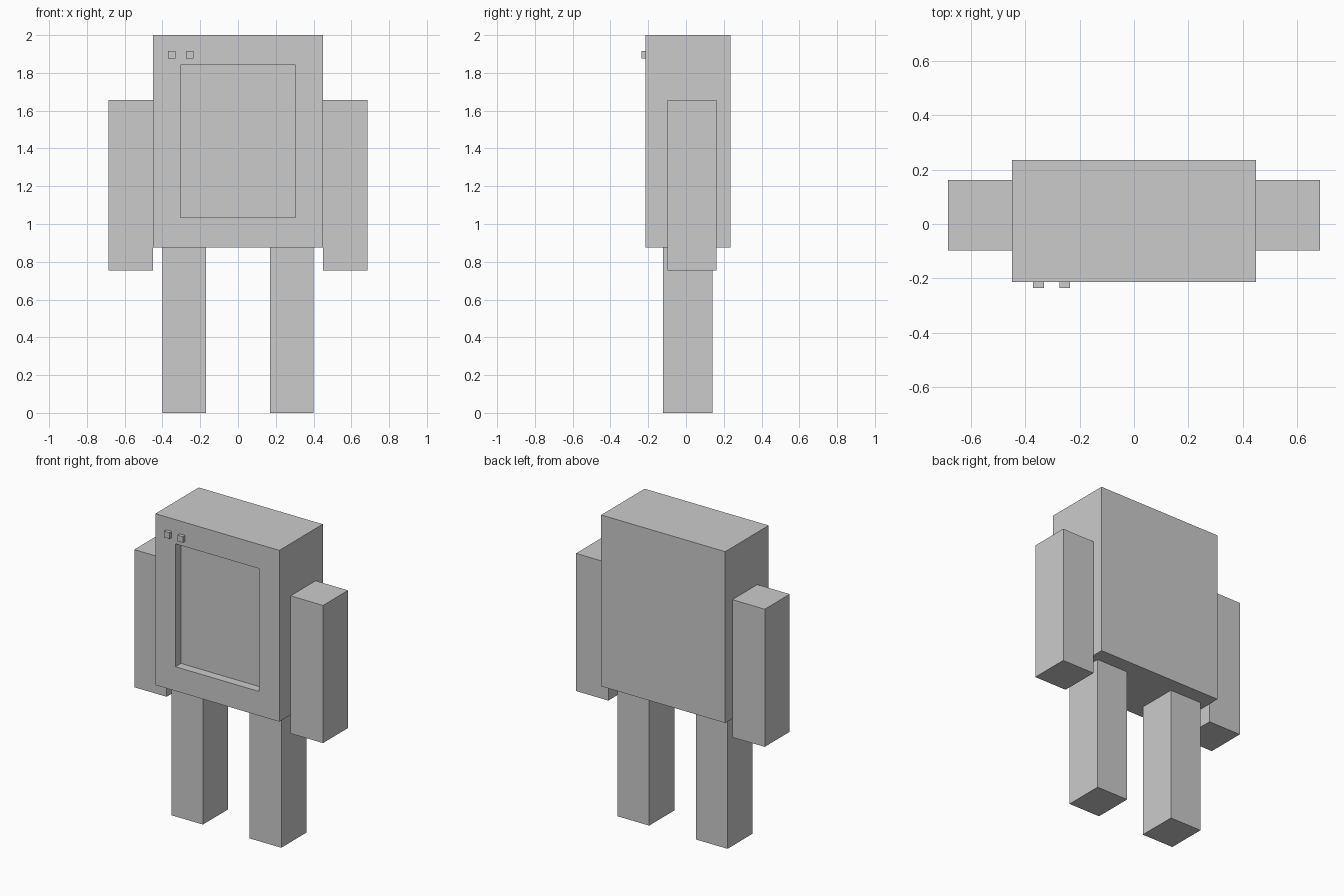
import bpy, bmesh
from mathutils import Vector

if "Cube" in bpy.data.objects:
    bpy.data.objects.remove(bpy.data.objects["Cube"])


def box(name, lo, hi):
    """Axis-aligned box between two corners."""
    lo, hi = Vector(lo), Vector(hi)
    bm = bmesh.new()
    bmesh.ops.create_cube(bm, size=1)
    for v in bm.verts:
        v.co = Vector(c * s for c, s in zip(v.co, hi - lo))
    mesh = bpy.data.meshes.new(name)
    bm.to_mesh(mesh)
    bm.free()
    obj = bpy.data.objects.new(name, mesh)
    obj.location = (lo + hi) / 2
    bpy.context.collection.objects.link(obj)
    return obj


def recess_front(obj, half_x, half_z, depth):
    """Inset the front face to a given half size and push it inwards."""
    bm = bmesh.new()
    bm.from_mesh(obj.data)
    bm.normal_update()
    front = min(bm.faces, key=lambda f: f.calc_center_median().y)
    # First inset makes the opening, second becomes the recessed floor
    bmesh.ops.inset_region(bm, faces=[front], thickness=0.1)
    for v in front.verts:
        v.co.x = half_x if v.co.x > 0 else -half_x
        v.co.z = half_z if v.co.z > 0 else -half_z
    floor = bmesh.ops.extrude_discrete_faces(bm, faces=[front])["faces"][0]
    bmesh.ops.translate(bm, verts=floor.verts, vec=(0, depth, 0))
    bmesh.ops.recalc_face_normals(bm, faces=bm.faces)
    bm.to_mesh(obj.data)
    bm.free()


# Body with recessed screen
body = box("body", (-0.45, -0.214, 0.876), (0.45, 0.236, 2.0))
recess_front(body, 0.304, 0.403, 0.057)

# Arms and legs on both sides
for side, s in (("left", -1), ("right", 1)):
    def limb(name, x0, x1, y0, y1, z0, z1):
        a, b = sorted((s * x0, s * x1))
        box(f"{side}_{name}", (a, y0, z0), (b, y1, z1))
    limb("arm", 0.45, 0.685, -0.097, 0.162, 0.754, 1.657)
    limb("leg", 0.17, 0.399, -0.121, 0.139, 0.0, 0.876)

# Small buttons at the upper left of the front
for i, x in enumerate((-0.351, -0.255)):
    box(f"button_{i + 1}", (x - 0.02, -0.236, 1.875), (x + 0.02, -0.214, 1.915))
